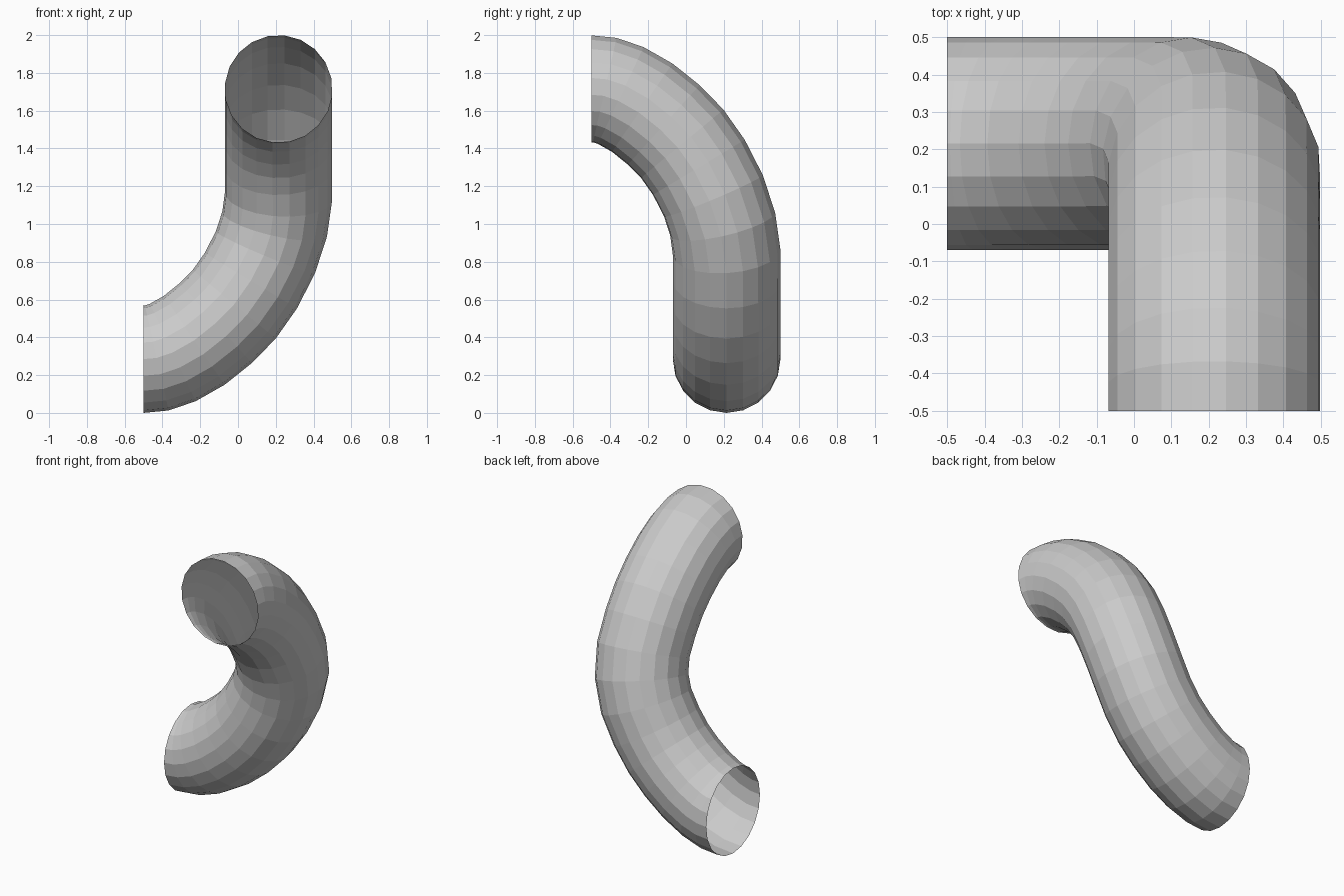
import bpy, bmesh, math
from mathutils import Vector

if "Cube" in bpy.data.objects:
    bpy.data.objects.remove(bpy.data.objects["Cube"])

SIDES, R = 20, 0.285

# Lower half of the centre line (bends up in the XZ plane)
lower = [(-.5, .285), (-.43, .291), (-.345, .32), (-.232, .384), (-.118, .475),
         (-.02, .575), (.068, .70), (.145, .85)]
half = [Vector((x, .215, z)) for x, z in lower]
# Upper half is the lower one with x and y swapped and z flipped
other = [Vector((p.y, p.x, 2 - p.z)) for p in reversed(half)]
path = half + [Vector((.194, .194, 1))] + other

# Direction of travel at each ring
n = len(path)
tangents = [(path[min(i + 1, n - 1)] - path[max(i - 1, 0)]).normalized() for i in range(n)]
tangents[0] = Vector((1, 0, 0))
tangents[-1] = Vector((0, -1, 0))

# Sweep a circle along the path, carrying the frame without twist
bm = bmesh.new()
side = Vector((0, 1, 0))
rings = []
for i, (p, t) in enumerate(zip(path, tangents)):
    if i:
        side = tangents[i - 1].rotation_difference(t) @ side
    side = (side - t * side.dot(t)).normalized()
    up = t.cross(side)
    rings.append([bm.verts.new(p + R * (math.cos(a) * side + math.sin(a) * up))
                  for a in (2 * math.pi * k / SIDES for k in range(SIDES))])

# Open-ended tube wall
for a, b in zip(rings, rings[1:]):
    for k in range(SIDES):
        j = (k + 1) % SIDES
        bm.faces.new((a[k], a[j], b[j], b[k]))
bmesh.ops.recalc_face_normals(bm, faces=bm.faces)

mesh = bpy.data.meshes.new("bent_pipe")
bm.to_mesh(mesh)
bm.free()
bpy.context.collection.objects.link(bpy.data.objects.new("bent_pipe", mesh))
